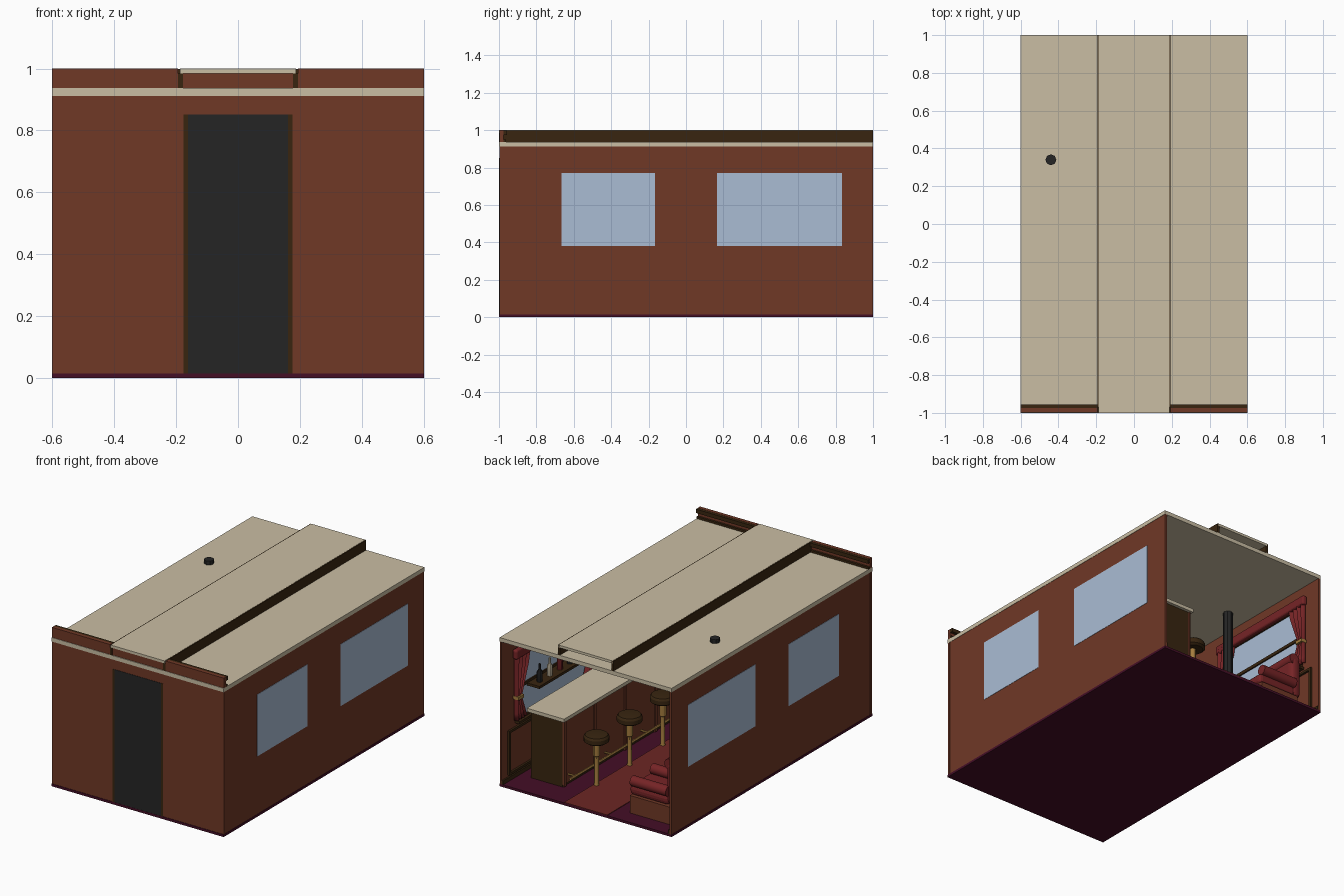
import bpy, bmesh, math
from mathutils import Matrix, Vector

old = bpy.data.objects.get("Cube")
if old:
    bpy.data.objects.remove(old, do_unlink=True)


def material(name, rgb):
    lin = [((c / 255 + 0.055) / 1.055) ** 2.4 if c > 10 else c / 3295 for c in rgb]
    m = bpy.data.materials.new(name)
    m.use_nodes = True
    m.diffuse_color = (*lin, 1)
    m.node_tree.nodes["Principled BSDF"].inputs["Base Color"].default_value = (*lin, 1)
    return m


BRICK = material("red_brown_wood", (112, 56, 38))
CREAM = material("cream", (202, 190, 164))
GLASS = material("window_blue", (170, 188, 212))
BLACK = material("charcoal", (37, 37, 37))
DARK = material("dark_wood", (56, 37, 16))
FLOOR = material("burgundy", (68, 14, 38))
RED = material("curtain_red", (118, 36, 38))
RUG = material("rug_red", (108, 38, 36))
GOLD = material("brass", (165, 125, 62))


def finish(name, bm, mat, smooth=False):
    bmesh.ops.recalc_face_normals(bm, faces=bm.faces)
    me = bpy.data.meshes.new(name)
    bm.to_mesh(me)
    bm.free()
    ob = bpy.data.objects.new(name, me)
    bpy.context.collection.objects.link(ob)
    me.materials.append(mat)
    if smooth:
        bpy.ops.object.select_all(action='DESELECT')
        bpy.context.view_layer.objects.active = ob
        ob.select_set(True)
        bpy.ops.object.shade_smooth_by_angle()
    return ob


def box(name, xs, ys, zs, mat, bevel=0):
    """Box spanning three (low, high) ranges."""
    bm = bmesh.new()
    lo, hi = (Vector(p) for p in zip(xs, ys, zs))
    bmesh.ops.create_cube(bm, size=1, matrix=Matrix.Translation((lo + hi) / 2)
                          @ Matrix.Diagonal((*[abs(d) for d in hi - lo], 1)))
    ob = finish(name, bm, mat)
    if bevel:
        mod = ob.modifiers.new("Rounding", 'BEVEL')
        mod.width, mod.segments = bevel, 3
    return ob


def lathe(name, profile, at, mat, sides=16):
    """Revolve (radius, height) points about a vertical axis."""
    bm = bmesh.new()
    rings = [[bm.verts.new((at[0] + r * math.cos(a), at[1] + r * math.sin(a), z))
              for a in (math.tau * i / sides for i in range(sides))] for r, z in profile]
    for a, b in zip(rings, rings[1:]):
        for i in range(sides):
            j = (i + 1) % sides
            bm.faces.new((a[i], a[j], b[j], b[i]))
    bm.faces.new(rings[0])
    bm.faces.new(rings[-1])
    return finish(name, bm, mat, True)


def rod(name, axis, centre, radius, length, mat, sides=12):
    bm = bmesh.new()
    turn = Vector((0, 0, 1)).rotation_difference(Vector(axis)).to_matrix().to_4x4()
    bmesh.ops.create_cone(bm, cap_ends=True, segments=sides, radius1=radius, radius2=radius,
                          depth=length, matrix=Matrix.Translation(centre) @ turn)
    return finish(name, bm, mat, True)


def wall_frame(name, side, y0, y1, z0, z1, w=0.015):
    """Rectangular moulding on the inner face of a side wall."""
    xs = sorted((side * 0.572, side * 0.586))
    for z in (z0, z1 - w):
        box(name + "_rail", xs, (y0, y1), (z, z + w), DARK)
    for y in (y0, y1 - w):
        box(name + "_stile", xs, (y, y + w), (z0, z1), DARK)


def curtain(side, y, inward):
    """Pleated drape gathered at a tie, hanging from y towards the window."""
    bm = bmesh.new()
    cols, rows = 16, 10
    grid = []
    for r in range(rows + 1):
        t = r / rows
        width = 0.05 + 0.09 * min(1, abs(t - 0.65) / 0.5)
        grid.append([bm.verts.new((side * (0.56 + 0.012 * math.cos(math.pi * c / 2)),
                                   y + inward * width * c / cols, 0.8 - 0.42 * t))
                     for c in range(cols + 1)])
    for a, b in zip(grid, grid[1:]):
        for c in range(cols):
            bm.faces.new((a[c], a[c + 1], b[c + 1], b[c]))
    ob = finish("curtain", bm, RED, True)
    ob.modifiers.new("Cloth", 'SOLIDIFY').thickness = 0.006
    box("curtain_tie", sorted((side * 0.54, side * 0.58)),
        sorted((y, y + inward * 0.055)), (0.515, 0.535), GOLD)


# Shell
box("floor", (-0.6, 0.6), (-1, 1), (0, 0.015), FLOOR)
box("rug", (-0.15, 0.15), (-0.9, 1), (0.015, 0.019), RUG)
box("front_wall", (-0.6, 0.6), (-0.997, -0.98), (0.015, 0.912), BRICK)
box("roof", (-0.6, 0.6), (-1, 1), (0.912, 0.937), CREAM)
box("door", (-0.162, 0.162), (-0.999, -0.976), (0.015, 0.852), BLACK)

# Raised roof centre and front parapet
box("raised_roof", (-0.188, 0.188), (-1, 1), (0.984, 1), CREAM)
box("parapet_centre", (-0.18, 0.18), (-0.995, -0.975), (0.937, 0.984), BRICK)
for s in (-1, 1):
    def xr(a, b):
        return sorted((s * a, s * b))
    box("raised_roof_side", xr(0.18, 0.194), (-0.97, 1), (0.937, 0.999), DARK)
    box("raised_roof_post", xr(0.178, 0.194), (-0.999, -0.97), (0.937, 0.984), DARK)
    box("parapet", xr(0.194, 0.6), (-0.997, -0.975), (0.937, 1), BRICK)
    box("parapet_cap", xr(0.194, 0.6), (-0.975, -0.956), (0.975, 0.999), DARK)
    box("parapet_foot", xr(0.194, 0.6), (-0.975, -0.962), (0.937, 0.95), DARK)
    box("door_post", xr(0.162, 0.176), (-1, -0.97), (0.015, 0.852), DARK)
    box("side_wall", xr(0.585, 0.598), (-0.98, 1), (0.015, 0.912), BRICK)

    # Windows, curtains and wall panels
    for y0, y1 in ((-0.665, -0.165), (0.165, 0.835)):
        box("window", xr(0.582, 0.6), (y0, y1), (0.38, 0.77), GLASS)
        wall_frame("window_frame", s, y0 - 0.015, y1 + 0.015, 0.365, 0.785)
        box("window_bar", xr(0.574, 0.583), (y0, y1), (0.56, 0.58), DARK)
        box("window_sill", xr(0.555, 0.585), (y0 - 0.03, y1 + 0.03), (0.35, 0.366), DARK)
        box("valance", xr(0.545, 0.58), (y0 - 0.07, y1 + 0.07), (0.77, 0.83), RED, 0.012)
        curtain(s, y0 - 0.06, 1)
        curtain(s, y1 + 0.06, -1)
    for i in range(6):
        y = -0.95 + i * 0.32
        wall_frame("wall_panel", s, y, y + 0.29, 0.05, 0.33)
    box("skirting", xr(0.575, 0.586), (-0.98, 1), (0.015, 0.04), DARK)

# Bar counter
box("bar_counter", (0.28, 0.5), (-0.7, 0.83), (0.015, 0.435), DARK)
box("bar_top", (0.255, 0.515), (-0.72, 0.85), (0.435, 0.457), CREAM)
box("bar_front", (0.272, 0.28), (-0.7, 0.83), (0.03, 0.435), BRICK)
for i in range(6):
    y = -0.7 + i * 0.303
    box("bar_pilaster", (0.264, 0.274), (y, y + 0.02), (0.02, 0.435), BRICK)
rod("foot_rail", (0, 1, 0), (0.225, 0.065, 0.08), 0.008, 1.53, GOLD)
for i in range(5):
    rod("foot_rail_bracket", (1, 0, 0), (0.25, -0.66 + i * 0.36, 0.08), 0.006, 0.05, GOLD)

# Bar stools
for i in range(4):
    at = (0.134, 0.7 - 0.33 * i)
    lathe("stool_post", [(0.016, 0.015), (0.013, 0.03), (0.013, 0.2), (0.02, 0.205),
                         (0.02, 0.3)], at, GOLD, 12)
    lathe("stool_seat", [(0.06, 0.29), (0.074, 0.3), (0.074, 0.325), (0.066, 0.338),
                         (0.03, 0.342)], at, DARK, 20)

# Bottle shelves
for z in (0.55,):
    box("bottle_shelf", (0.49, 0.575), (-0.6, 0.76), (z, z + 0.016), DARK)
    for i in range(13):
        y = 0.7 - i * 0.1
        h = z + 0.016
        lathe("bottle", [(0.017, h), (0.017, h + 0.06), (0.007, h + 0.08), (0.007, h + 0.11)],
              (0.53, y), (BLACK, CREAM, RED, BLACK)[i % 4], 10)

# Stove and chimney
STOVE = (-0.44, 0.34)
lathe("stove", [(0.07, 0.015), (0.06, 0.05), (0.08, 0.1), (0.085, 0.16), (0.065, 0.23),
                (0.075, 0.24), (0.03, 0.27)], STOVE, BLACK, 12)
lathe("stove_pipe", [(0.029, 0.25), (0.029, 0.962)], STOVE, BLACK, 8)

# Armchairs facing the room
for y in (0.78, -0.2):
    box("chair_base", (-0.51, -0.235), (y - 0.115, y + 0.115), (0.015, 0.125), BRICK)
    box("chair_seat", (-0.5, -0.225), (y - 0.11, y + 0.11), (0.125, 0.19), RED, 0.025)
    box("chair_back", (-0.55, -0.475), (y - 0.105, y + 0.105), (0.13, 0.4), RED, 0.03)
    rod("chair_head_roll", (0, 1, 0), (-0.5, y, 0.385), 0.035, 0.2, RED, 16)
    for d in (-1, 1):
        rod("chair_arm", (1, 0, 0), (-0.37, y + d * 0.1, 0.215), 0.032, 0.25, RED, 16)
